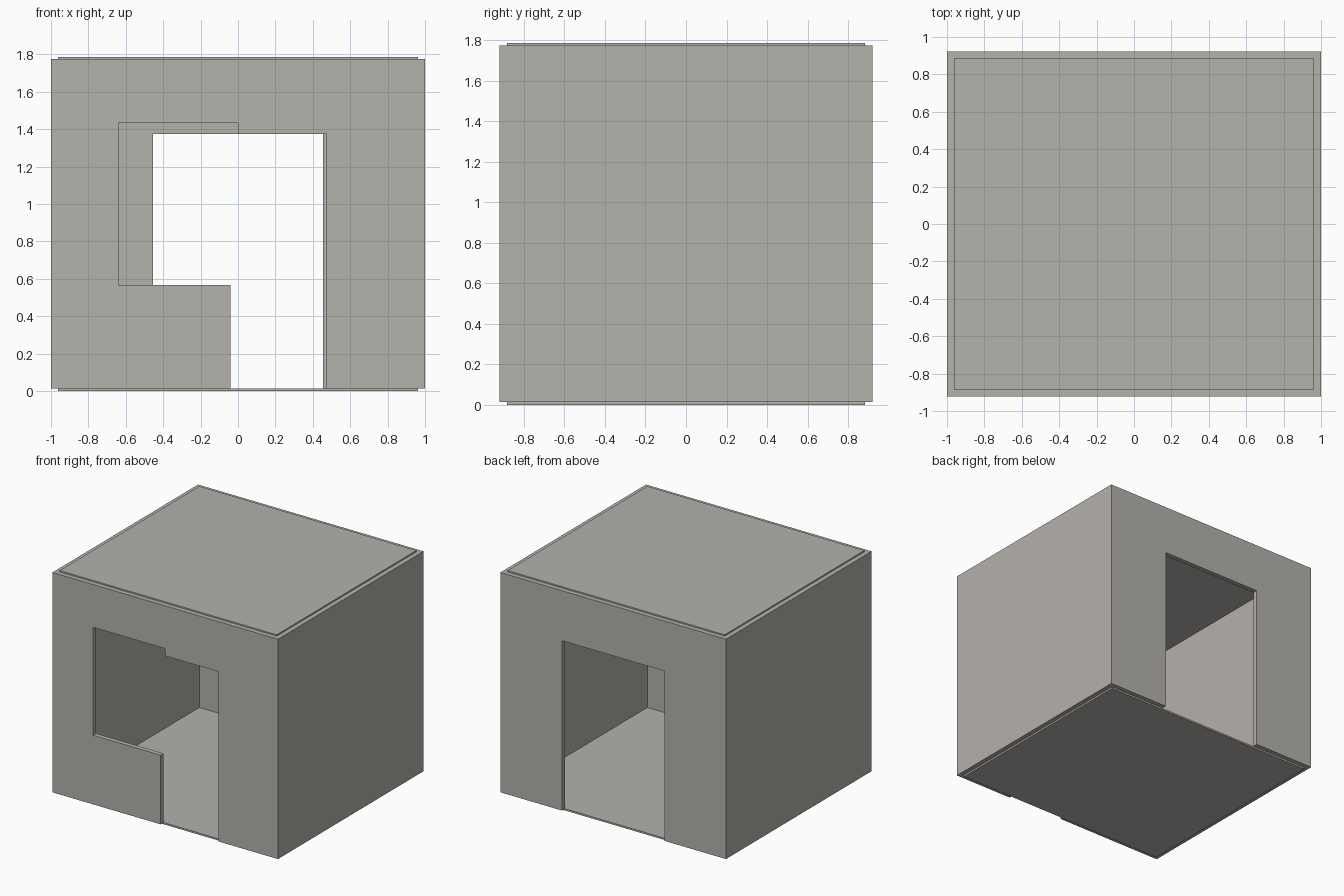
import bpy
import bmesh
from mathutils import Vector

cube = bpy.data.objects.get("Cube")
if cube:
    bpy.data.objects.remove(cube, do_unlink=True)

HALF_X, HALF_Y = 1.0, 0.922      # outer half sizes
WALL = 0.038                     # wall thickness
BASE, TOP, PEAK = 0.014, 1.776, 1.787
IN_X, IN_Y = HALF_X - WALL, HALF_Y - WALL

concrete = bpy.data.materials.new("warm_grey_concrete")
concrete.use_nodes = True
colour = (0.46, 0.445, 0.415, 1)
concrete.diffuse_color = colour
concrete.node_tree.nodes["Principled BSDF"].inputs["Base Color"].default_value = colour


def prism(name, outline, direction):
    """Extrude a closed outline along a direction."""
    bm = bmesh.new()
    face = bm.faces.new([bm.verts.new(p) for p in outline])
    result = bmesh.ops.extrude_face_region(bm, geom=[face], use_keep_orig=True)
    moved = [v for v in result["geom"] if isinstance(v, bmesh.types.BMVert)]
    bmesh.ops.translate(bm, verts=moved, vec=Vector(direction))
    bmesh.ops.recalc_face_normals(bm, faces=bm.faces)
    mesh = bpy.data.meshes.new(name)
    bm.to_mesh(mesh)
    bm.free()
    mesh.materials.append(concrete)
    obj = bpy.data.objects.new(name, mesh)
    bpy.context.collection.objects.link(obj)
    return obj


def pierced_wall(name, opening, y):
    """Full-width wall whose opening is cut up from the bottom edge."""
    outline = [(-HALF_X, BASE), *opening, (HALF_X, BASE), (HALF_X, TOP), (-HALF_X, TOP)]
    return prism(name, [(x, y, z) for x, z in outline], (0, WALL, 0))


def slab(name, z, height):
    """Thin plate that lines up with the inner faces of the walls."""
    corners = [(-IN_X, -IN_Y), (IN_X, -IN_Y), (IN_X, IN_Y), (-IN_X, IN_Y)]
    return prism(name, [(x, y, z) for x, y in corners], (0, 0, height))


# Front wall: doorway joined to a slightly taller window
DOOR_TOP, SILL, WINDOW_TOP = 1.375, 0.568, 1.433
pierced_wall("front_wall", [
    (-0.04, BASE), (-0.04, SILL), (-0.64, SILL), (-0.64, WINDOW_TOP),
    (0, WINDOW_TOP), (0, DOOR_TOP), (0.472, DOOR_TOP), (0.472, BASE)], -HALF_Y)

# Back wall: plain doorway
pierced_wall("back_wall", [
    (-0.455, BASE), (-0.455, DOOR_TOP), (0.455, DOOR_TOP), (0.455, BASE)], IN_Y)

# Side walls
for name, x in (("right_wall", -HALF_X), ("left_wall", IN_X)):
    ends = [(-IN_Y, BASE), (IN_Y, BASE), (IN_Y, TOP), (-IN_Y, TOP)]
    prism(name, [(x, y, z) for y, z in ends], (WALL, 0, 0))

# Floor and roof
slab("floor_slab", 0, BASE)
slab("roof_slab", TOP, PEAK - TOP)
